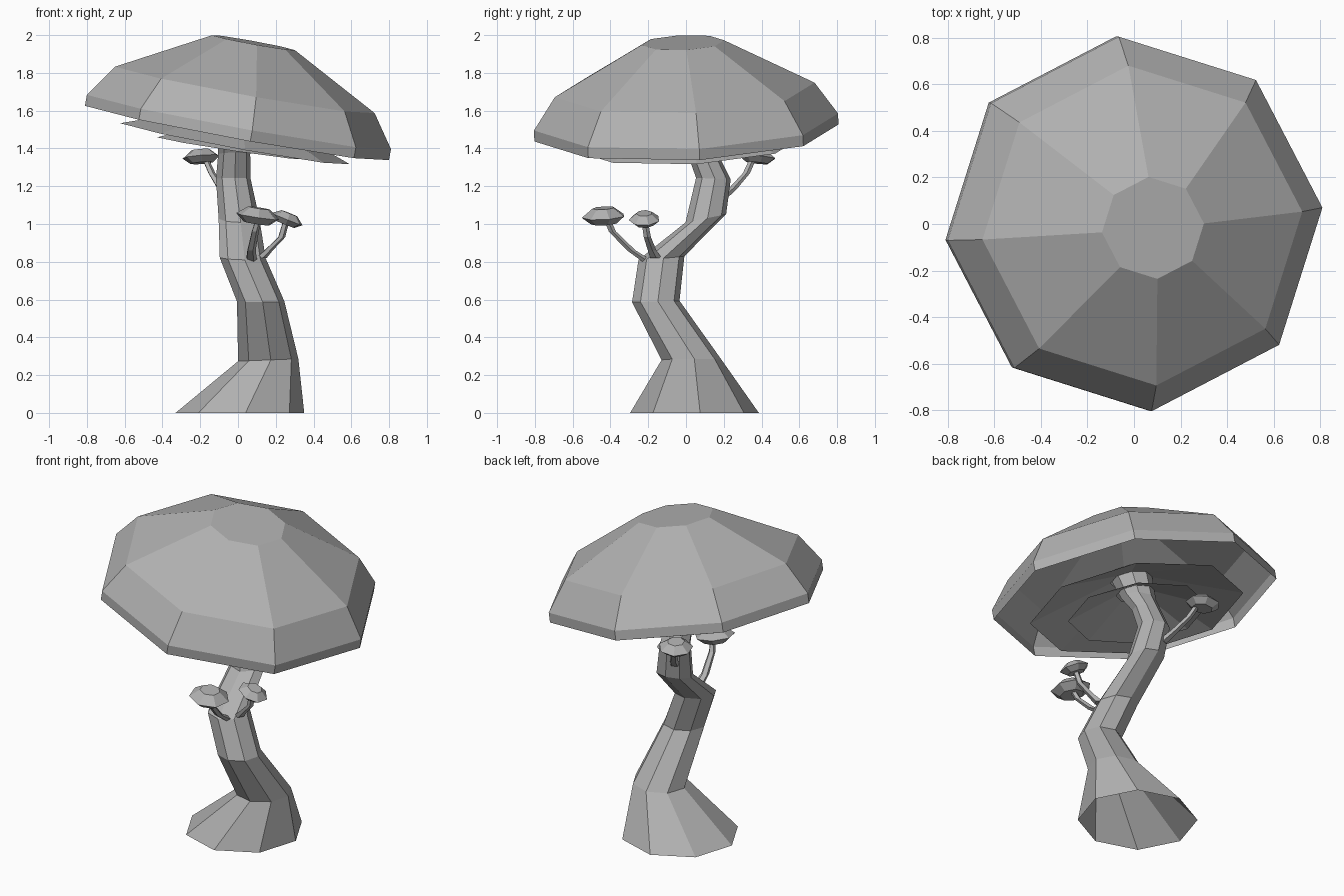
import bpy, bmesh
from math import cos, sin, radians, pi

if "Cube" in bpy.data.objects:
    bpy.data.objects.remove(bpy.data.objects["Cube"])

# Dull grey shared by every part
grey = bpy.data.materials.new("dull_grey")
grey.diffuse_color = (0.44, 0.44, 0.44, 1)
grey.use_nodes = True
grey.node_tree.nodes["Principled BSDF"].inputs["Base Color"].default_value = grey.diffuse_color


def loft(name, rings, sides, phase=5, cap_start=True, cap_end=True):
    """Skin rings given as (x, y, z, radius, slope_x, slope_y)."""
    bm = bmesh.new()
    loops = []
    for x, y, z, r, sx, sy in rings:
        loop = []
        for i in range(sides):
            a = radians(phase) + 2 * pi * i / sides
            dx, dy = r * cos(a), r * sin(a)
            loop.append(bm.verts.new((x + dx, y + dy, z + sx * dx + sy * dy)))
        loops.append(loop)
    for lo, hi in zip(loops, loops[1:]):
        for i in range(sides):
            j = (i + 1) % sides
            bm.faces.new((lo[i], lo[j], hi[j], hi[i]))
    if cap_start:
        bm.faces.new(loops[0][::-1])
    if cap_end:
        bm.faces.new(loops[-1])
    mesh = bpy.data.meshes.new(name)
    bm.to_mesh(mesh)
    bm.free()
    mesh.materials.append(grey)
    obj = bpy.data.objects.new(name, mesh)
    bpy.context.collection.objects.link(obj)
    return obj


# Tilt shared by the large cap and its gill layers
SX, SY = -0.182, 0.04


def tilted(h, r, x=0.005):
    return (x - SX * h, -SY * h, 1.54 + h, r, SX, SY)


# Large hollow cap
loft("main_cap", [tilted(-0.058, 0.808), tilted(0, 0.808),
                  tilted(0.17, 0.69), tilted(0.42, 0.22)], 8, cap_start=False)

# Gill skirts: open cones that flare downwards
loft("outer_gill_skirt", [tilted(-0.115, 0.61), tilted(0.06, 0.12)],
     8, cap_start=False, cap_end=False)
loft("inner_gill_skirt", [(-0.03, 0, 1.4, 0.4, -0.15, 0.03),
                          (-0.01, 0, 1.52, 0.11, -0.15, 0.03)],
     8, cap_start=False, cap_end=False)

# Crooked trunk with a flared, open foot
loft("trunk", [(0.01, 0.045, 0.00, 0.342, 0, 0),
               (0.16, 0.03, 0.28, 0.16, 0.04, 0),
               (0.12, -0.16, 0.59, 0.126, 0, 0.03),
               (0.025, -0.13, 0.82, 0.122, -0.02, 0.08),
               (0.005, 0.105, 1.03, 0.108, 0, 0.2),
               (-0.025, 0.145, 1.24, 0.092, 0, -0.05),
               (-0.02, 0.09, 1.37, 0.085, 0, -0.1),
               (-0.01, 0.03, 1.47, 0.1, 0, -0.1),
               (0.03, 0.0, 1.64, 0.12, SX, SY)], 8, phase=5, cap_start=False)

# Small side mushrooms: branch path (x, y, z), cap centre, radius and tilt
SMALL = {
    "front": ([(0.07, -0.20, 0.80), (0.07, -0.29, 0.86), (0.09, -0.39, 0.96),
               (0.11, -0.42, 1.03)], (0.105, -0.435, 1.04), 0.117, -0.15, 0.06),
    "right": ([(0.12, -0.16, 0.82), (0.16, -0.18, 0.86), (0.23, -0.205, 0.93),
               (0.255, -0.22, 1.02)], (0.26, -0.22, 1.025), 0.084, -0.4, 0.03),
    "back": ([(-0.05, 0.18, 1.13), (-0.09, 0.25, 1.19), (-0.14, 0.32, 1.27),
              (-0.18, 0.36, 1.36)], (-0.195, 0.38, 1.355), 0.1, 0.08, -0.1),
}
for name, (path, (x, y, z), r, sx, sy) in SMALL.items():
    loft(f"{name}_branch",
         [(*p, w, 0, 0) for p, w in zip(path, (0.032, 0.024, 0.02, 0.018))], 5)
    profile = [(-0.32, 0.6), (0.0, 1.0), (0.38, 0.5)]
    loft(f"{name}_small_cap",
         [(x - sx * h * r, y - sy * h * r, z + h * r, r * k, sx, sy)
          for h, k in profile], 7, phase=15)
